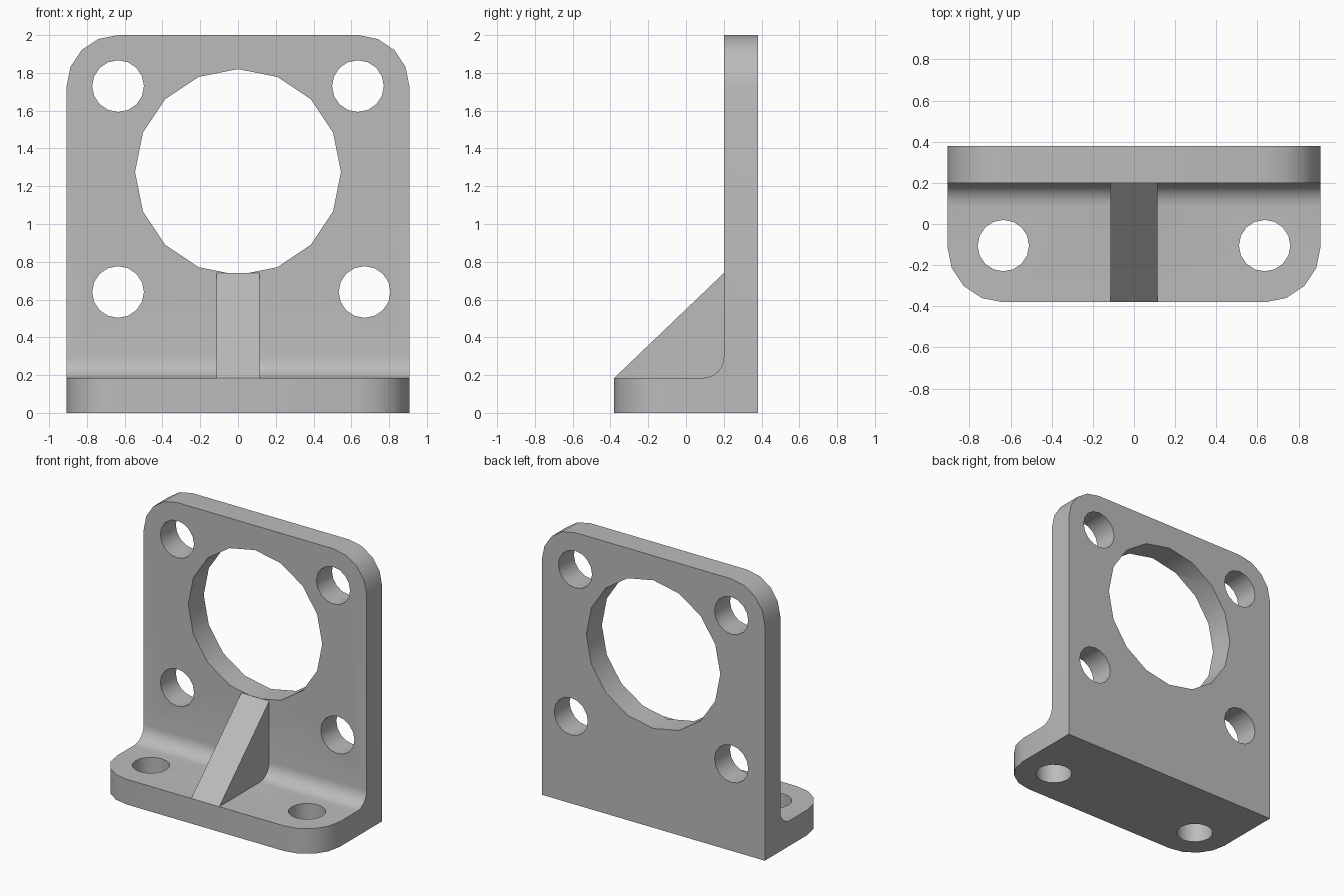
import bpy, bmesh, math
from mathutils import Matrix, Vector

cube = bpy.data.objects.get("Cube")
if cube:
    bpy.data.objects.remove(cube, do_unlink=True)

GREY = (0.5, 0.5, 0.5, 1.0)
metal = bpy.data.materials.new("grey metal")
metal.use_nodes = True
metal.diffuse_color = GREY
metal.node_tree.nodes["Principled BSDF"].inputs["Base Color"].default_value = GREY

HALF_W, FRONT, BACK, WALL, BASE, TOP = 0.907, -0.38, 0.38, 0.2, 0.185, 2.0
CORNER, FILLET = 0.27, 0.11


def add_object(name, bm):
    bmesh.ops.recalc_face_normals(bm, faces=bm.faces)
    mesh = bpy.data.meshes.new(name)
    bm.to_mesh(mesh)
    bm.free()
    mesh.materials.append(metal)
    obj = bpy.data.objects.new(name, mesh)
    bpy.context.collection.objects.link(obj)
    return obj


def extrude_profile(points, half_width):
    """Extrude a (y, z) outline symmetrically along x."""
    bm = bmesh.new()
    face = bm.faces.new([bm.verts.new((-half_width, y, z)) for y, z in points])
    geom = bmesh.ops.extrude_face_region(bm, geom=[face])["geom"]
    verts = [v for v in geom if isinstance(v, bmesh.types.BMVert)]
    bmesh.ops.translate(bm, verts=verts, vec=(2 * half_width, 0, 0))
    return bm


def boolean(target, tool, operation):
    mod = target.modifiers.new(operation.lower(), "BOOLEAN")
    mod.object, mod.operation, mod.solver = tool, operation, "EXACT"
    bpy.context.view_layer.objects.active = target
    bpy.ops.object.modifier_apply(modifier=mod.name)
    bpy.data.objects.remove(tool, do_unlink=True)


def cut_hole(target, location, radius, upright):
    bm = bmesh.new()
    turn = Matrix() if upright else Matrix.Rotation(math.pi / 2, 4, "X")
    bmesh.ops.create_cone(bm, cap_ends=True, segments=16, radius1=radius,
                          radius2=radius, depth=0.4,
                          matrix=Matrix.Translation(location) @ turn)
    cutter = add_object("hole_cutter", bm)
    cutter.hide_render = True
    boolean(target, cutter, "DIFFERENCE")


# L-shaped bracket with a filleted inner corner
fillet = [(WALL - FILLET + FILLET * math.sin(a), BASE + FILLET - FILLET * math.cos(a))
          for a in (math.pi / 2 * i / 6 for i in range(7))]
bm = extrude_profile([(FRONT, 0), (FRONT, BASE), *fillet,
                      (WALL, TOP), (BACK, TOP), (BACK, 0)], HALF_W)


# Rounded outer corners of the wall top and the base front
def is_corner(edge):
    a, b = (v.co for v in edge.verts)
    if abs(a.x - b.x) > 0.01:
        return False
    return (min(a.z, b.z) > TOP - 0.01) or (max(a.y, b.y) < FRONT + 0.01)


bmesh.ops.bevel(bm, geom=[e for e in bm.edges if is_corner(e)], offset=CORNER,
                offset_type="OFFSET", segments=4, profile=0.5, affect="EDGES")
bracket = add_object("bracket", bm)

# Large bore, wall bolt holes and base bolt holes
wall_mid = (WALL + BACK) / 2
cut_hole(bracket, Vector((0, wall_mid, 1.275)), 0.545, False)
for x, z in ((-0.635, 1.73), (0.635, 1.73), (-0.635, 0.64), (0.67, 0.64)):
    cut_hole(bracket, Vector((x, wall_mid, z)), 0.137, False)
for side in (-1, 1):
    cut_hole(bracket, Vector((0.635 * side, -0.105, BASE / 2)), 0.125, True)

# Triangular stiffening rib
rib = add_object("rib", extrude_profile(
    [(FRONT, BASE), (WALL, 0.74), (WALL + 0.05, 0.69),
     (WALL + 0.05, 0.1), (FRONT + 0.08, 0.1)], 0.114))
boolean(bracket, rib, "UNION")

bpy.ops.object.select_all(action="DESELECT")
bracket.select_set(True)
bpy.context.view_layer.objects.active = bracket
bpy.ops.object.shade_smooth_by_angle(angle=math.radians(30))
